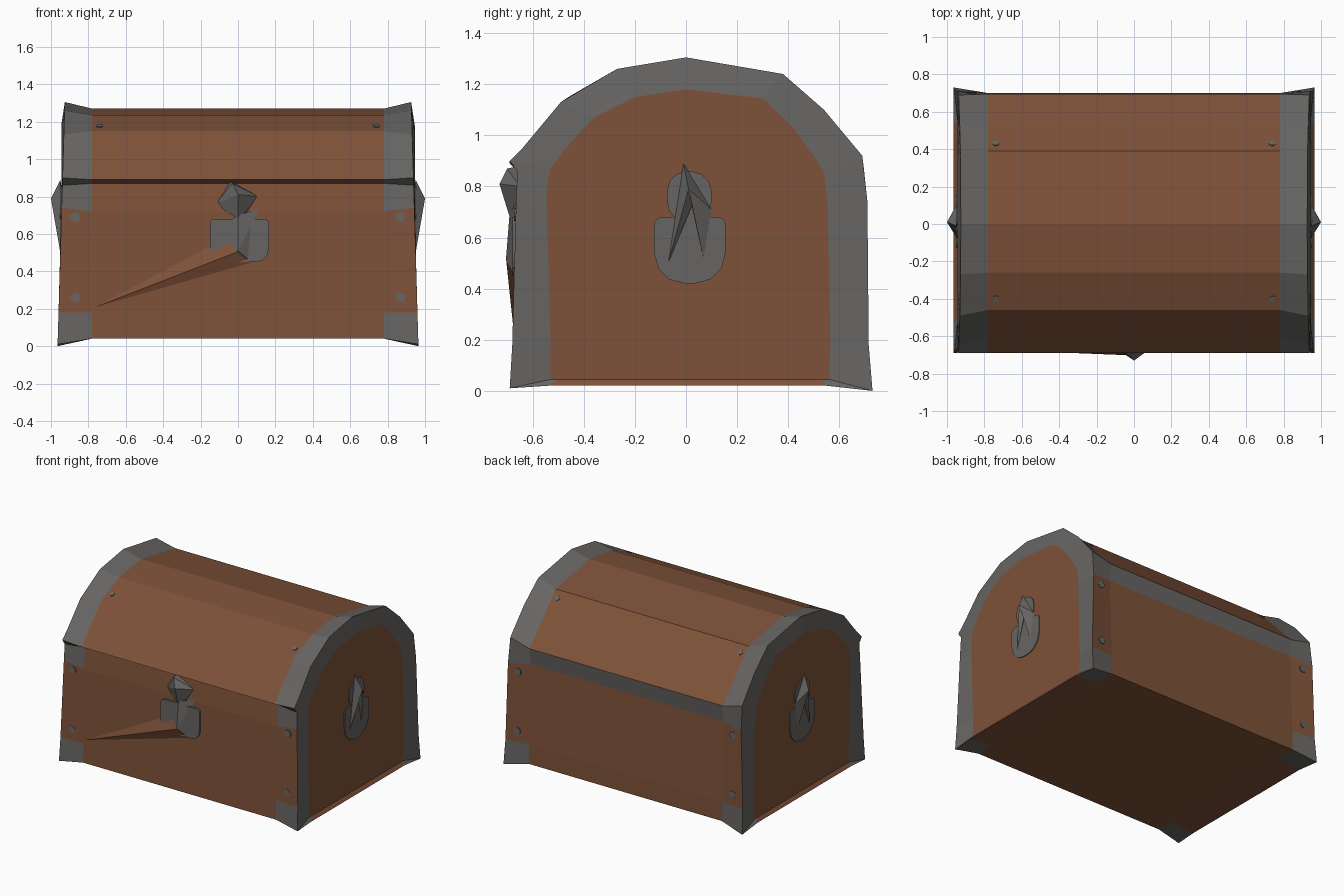
import bpy, bmesh, math
from mathutils import Vector

if "Cube" in bpy.data.objects:
    bpy.data.objects.remove(bpy.data.objects["Cube"])


def material(name, rgb):
    m = bpy.data.materials.new(name)
    m.diffuse_color = (*rgb, 1)
    m.use_nodes = True
    m.node_tree.nodes["Principled BSDF"].inputs["Base Color"].default_value = m.diffuse_color
    return m


WOOD = material("brown_wood", (0.21, 0.084, 0.041))
METAL = material("grey_iron", (0.135, 0.131, 0.125))


def finish(name, bm, mats):
    bmesh.ops.recalc_face_normals(bm, faces=bm.faces)
    me = bpy.data.meshes.new(name)
    bm.to_mesh(me)
    bm.free()
    for m in mats:
        me.materials.append(m)
    ob = bpy.data.objects.new(name, me)
    bpy.context.collection.objects.link(ob)
    return ob


def hull(name, points, mat):
    """Convex faceted lump around a few points."""
    bm = bmesh.new()
    for p in points:
        bm.verts.new(p)
    res = bmesh.ops.convex_hull(bm, input=bm.verts)
    loose = [v for v in bm.verts if not v.link_faces]
    bmesh.ops.delete(bm, geom=loose, context='VERTS')
    return finish(name, bm, [mat])


def rivet(name, loc, normal, r=0.026):
    """Thin flat disc lying on a surface."""
    bm = bmesh.new()
    bmesh.ops.create_cone(bm, cap_ends=True, segments=10, radius1=r, radius2=r, depth=0.009)
    ob = finish(name, bm, [METAL])
    ob.rotation_mode = 'QUATERNION'
    ob.rotation_quaternion = Vector(normal).to_track_quat('Z', 'Y')
    ob.location = loc
    return ob


def rounded(u0, u1, v0, v1, r, top_r):
    """Rounded rectangle outline with separate lower and upper corner radii."""
    pts = []
    for cu, cv, a, q in ((u1 - top_r, v1 - top_r, 0, top_r), (u0 + top_r, v1 - top_r, 90, top_r),
                         (u0 + r, v0 + r, 180, r), (u1 - r, v0 + r, 270, r)):
        for k in range(4):
            t = math.radians(a + 30 * k)
            pts.append((cu + q * math.cos(t), cv + q * math.sin(t)))
    return pts


# Chest cross-sections (y, z), from the front underside up over the lid to the back
panel = [(-.54, .04), (-.675, .04), (-.672, .18), (-.665, .72), (-.65, .87), (-.69, .89),
         (-.61, .98), (-.46, 1.15), (-.26, 1.235), (0, 1.27), (.39, 1.20), (.54, 1.04),
         (.695, .88), (.68, .76), (.70, .18), (.70, .04), (.55, .04)]
band = [(-.54, .02), (-.69, .01), (-.68, .18), (-.665, .74), (-.66, .86), (-.69, .90),
        (-.64, .95), (-.49, 1.13), (-.27, 1.26), (0, 1.305), (.38, 1.24), (.54, 1.10),
        (.69, .92), (.71, .74), (.715, .18), (.73, 0), (.55, .02)]
arch = [(-.50, .045), (-.53, .045), (-.53, .18), (-.545, .70), (-.545, .80), (-.53, .87),
        (-.48, .94), (-.36, 1.07), (-.20, 1.15), (0, 1.18), (.30, 1.145), (.42, 1.03),
        (.54, .86), (.555, .72), (.565, .18), (.56, .045), (.53, .045)]
N = len(panel)

# Chest shell: loft from one end to the other
bm = bmesh.new()
rings = []
for s, prof, kind in ((-1, arch, 'arch'), (-1, band, 'band'), (-1, panel, 'panel'),
                      (1, panel, 'panel'), (1, band, 'band'), (1, arch, 'arch')):
    ring = []
    for y, z in prof:
        x = {'arch': .945, 'band': .965 - .03 * z, 'panel': .78}[kind]
        ring.append(bm.verts.new((s * x, y, z)))
    rings.append(ring)
for k in range(5):
    for i in range(N):
        j = (i + 1) % N
        f = bm.faces.new((rings[k][i], rings[k][j], rings[k + 1][j], rings[k + 1][i]))
        if k == 2:                       # long panels: iron strip under the back of the lid
            iron = i == 12
        elif k in (1, 3):                # bands: wood between the corner caps and underneath
            iron = i not in (2, 13, 16)
        else:                            # end borders
            iron = i != 16
        f.material_index = int(iron)
for ring in (rings[0], rings[-1]):       # wooden end panels
    bm.faces.new(ring).material_index = 0
finish("chest_shell", bm, [WOOD, METAL])

# Rivets on the front and back corners, and on the lid
for s in (-1, 1):
    for z in (.26, .69):
        rivet("front_rivet", (s * .87, -.673 if z < .5 else -.668, z), (0, -1, .02))
        rivet("back_rivet", (s * .87, .707 if z < .5 else .698, z), (0, 1, .02))
    rivet("lid_front_rivet", (s * .74, -.40, 1.176), (0, -.39, .92), .018)
    rivet("lid_back_rivet", (s * .74, .43, 1.158), (0, .73, .68), .018)

# Front lock: plate, knob and lower tongue
plate = rounded(-.15, .165, .45, .68, .07, .025)
hull("front_lock_plate", [(u, y, v) for u, v in plate for y in (-.64, -.679)], METAL)
hull("front_lock_knob", [(-.04, -.655, .88), (-.12, -.65, .76), (.11, -.65, .80), (-.03, -.70, .87),
                         (0, -.73, .81), (0, -.69, .68), (.04, -.65, .68)], METAL)
hull("front_lock_tongue", [(0, -.705, .51), (.07, -.67, .45), (0, -.69, .70), (-.06, -.66, .66),
                           (.12, -.66, .74), (-.07, -.67, .49)], METAL)
# Wooden fold running from the lock to the lower left
hull("front_wood_fold", [(-.76, -.672, .21), (.07, -.668, .445), (0, -.703, .505), (0, -.65, .66)], WOOD)

# End latches: keyhole-shaped plate and two-legged spike
low = rounded(-.125, .155, .42, .68, .12, .03)
high = rounded(-.075, .10, .66, .86, .08, .08)
for s, side in ((-1, "left"), (1, "right")):
    for part, outline in (("lower", low), ("upper", high)):
        hull(f"{side}_latch_{part}_plate", [(s * x, u, v) for u, v in outline for x in (.93, .951)], METAL)
    top, tip, fork = (s * .95, -.01, .89), (s * 1.0, .01, .79), (s * .965, .03, .74)
    back = (s * .93, .01, .78)
    hull(f"{side}_latch_front_leg", [top, tip, fork, back, (s * .95, -.07, .50)], METAL)
    hull(f"{side}_latch_back_leg", [top, tip, fork, back, (s * .95, .10, .71), (s * .95, .07, .51)], METAL)
